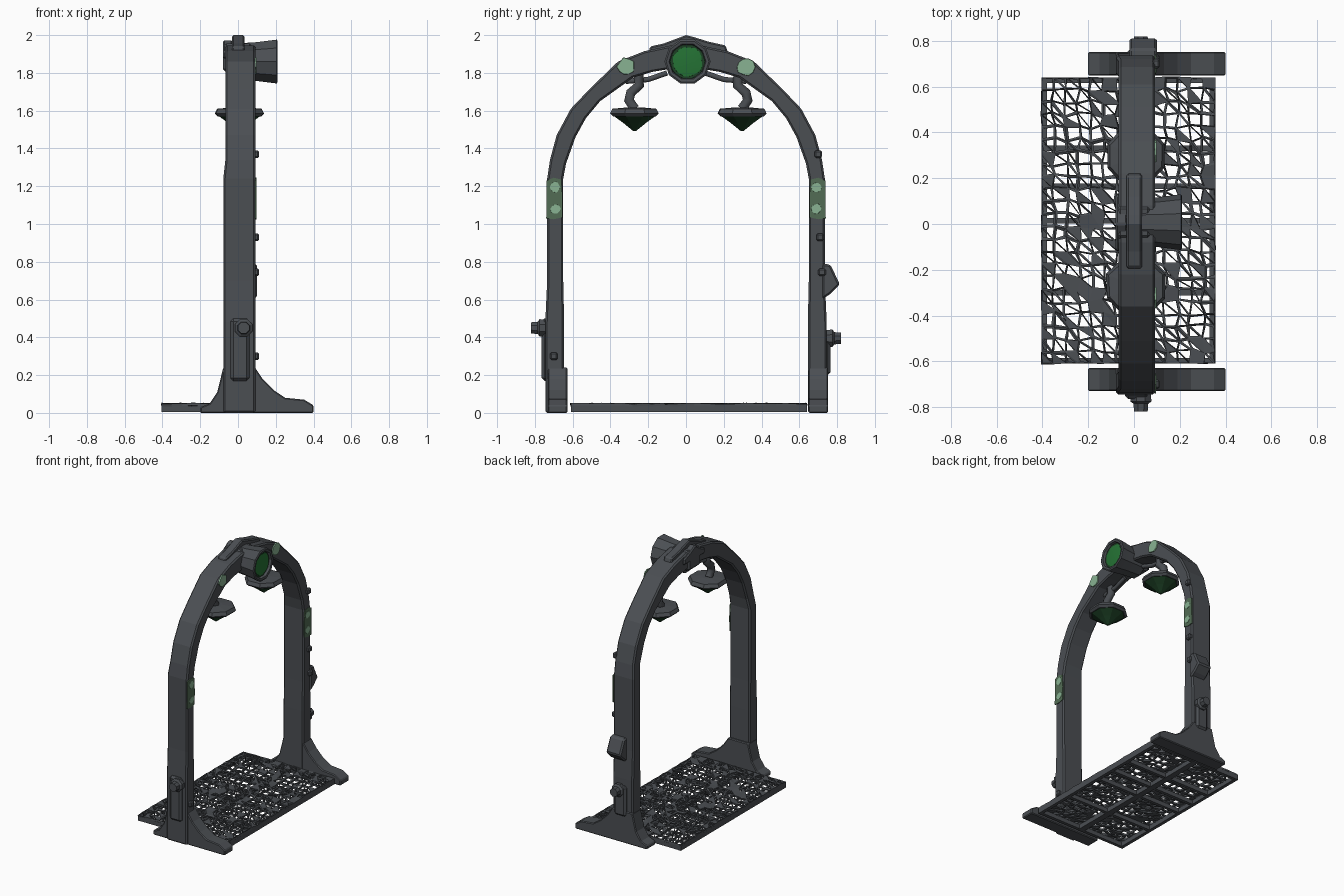
import bpy, bmesh, math, random
from mathutils import Vector, Matrix

random.seed(4)
if "Cube" in bpy.data.objects:
    bpy.data.objects.remove(bpy.data.objects["Cube"])


def material(name, rgb):
    m = bpy.data.materials.new(name)
    m.use_nodes = True
    m.diffuse_color = (*rgb, 1)
    bsdf = m.node_tree.nodes["Principled BSDF"]
    bsdf.inputs["Base Color"].default_value = (*rgb, 1)
    bsdf.inputs["Roughness"].default_value = 0.8
    return m


METAL = material("dark grey metal", (0.07, 0.077, 0.086))
LENS = material("lens green", (0.018, 0.17, 0.035))
DEEP = material("deep green", (0.012, 0.05, 0.018))
MOSS = material("dull green", (0.085, 0.15, 0.09))
PALE = material("pale green", (0.25, 0.45, 0.29))


def finish(name, bm, mat, bevel=0.0, smooth=0):
    bmesh.ops.recalc_face_normals(bm, faces=bm.faces)
    mesh = bpy.data.meshes.new(name)
    bm.to_mesh(mesh)
    bm.free()
    ob = bpy.data.objects.new(name, mesh)
    bpy.context.collection.objects.link(ob)
    mesh.materials.append(mat)
    if bevel:
        mod = ob.modifiers.new("edge", "BEVEL")
        mod.width, mod.segments, mod.angle_limit = bevel, 1, math.radians(50)
    if smooth:
        bpy.ops.object.select_all(action="DESELECT")
        ob.select_set(True)
        bpy.context.view_layer.objects.active = ob
        bpy.ops.object.shade_smooth_by_angle(angle=math.radians(smooth))
    return ob


def box(name, lo, hi, mat=METAL, bevel=0.0):
    bm = bmesh.new()
    bmesh.ops.create_cube(bm, size=1)
    for v in bm.verts:
        v.co = [l + (c + 0.5) * (h - l) for l, h, c in zip(lo, hi, v.co)]
    return finish(name, bm, mat, bevel)


def prism(name, points, axis, lo, hi, mat=METAL, bevel=0.0):
    """Extrude a 2D outline along the x axis (y, z points) or y axis (x, z points)."""
    place = (lambda p, d: (d, *p)) if axis == "x" else (lambda p, d: (p[0], d, p[1]))
    bm = bmesh.new()
    face = bm.faces.new([bm.verts.new(place(p, lo)) for p in points])
    out = bmesh.ops.extrude_face_region(bm, geom=[face])
    shift = Vector(place((0, 0), hi - lo))
    for v in out["geom"]:
        if isinstance(v, bmesh.types.BMVert):
            v.co += shift
    return finish(name, bm, mat, bevel)


def lathe(name, profile, sides, matrix, mat=METAL, smooth=0, jitter=0.0):
    """Rings of (radius, height) joined around local z."""
    bm = bmesh.new()
    wobble = [1 + random.uniform(-jitter, jitter) for _ in range(sides)]
    rings = []
    for r, h in profile:
        rings.append([bm.verts.new(matrix @ Vector((
            r * w * math.cos(math.tau * (i + 0.5) / sides),
            r * w * math.sin(math.tau * (i + 0.5) / sides), h)))
            for i, w in enumerate(wobble)])
    for a, b in zip(rings, rings[1:]):
        for i in range(sides):
            j = (i + 1) % sides
            bm.faces.new((a[i], a[j], b[j], b[i]))
    bm.faces.new(rings[0])
    bm.faces.new(rings[-1])
    return finish(name, bm, mat, smooth=smooth)


def tube(name, points, radius):
    curve = bpy.data.curves.new(name, "CURVE")
    curve.dimensions = "3D"
    curve.bevel_depth, curve.bevel_resolution = radius, 1
    curve.use_fill_caps = True
    spline = curve.splines.new("POLY")
    spline.points.add(len(points) - 1)
    for p, co in zip(spline.points, points):
        p.co = (*co, 1)
    ob = bpy.data.objects.new(name, curve)
    bpy.context.collection.objects.link(ob)
    curve.materials.append(METAL)


TO_X = Matrix.Rotation(math.pi / 2, 4, "Y")      # local z points to +x

# Arch: one band swept through matching outer and inner points
outer = [(0.745, 0), (0.745, 0.48), (0.735, 0.7), (0.735, 1.24), (0.72, 1.34), (0.685, 1.47),
         (0.61, 1.61), (0.51, 1.715), (0.36, 1.86), (0.22, 1.915), (0.08, 1.945)]
inner = [(0.645, 0), (0.645, 0.48), (0.65, 0.7), (0.65, 1.24), (0.635, 1.32), (0.585, 1.46),
         (0.53, 1.56), (0.455, 1.65), (0.28, 1.775), (0.18, 1.805), (0.06, 1.825)]
half = list(zip(outer, inner))
pairs = [((-o[0], o[1]), (-i[0], i[1])) for o, i in half] + half[::-1]
bm = bmesh.new()
rings = []
for o, i in pairs:
    back = -0.078 if o[1] < 1.3 else -0.067
    rings.append([bm.verts.new((x, *p)) for x, p in
                  ((back, o), (0.092, o), (0.092, i), (back, i))])
for a, b in zip(rings, rings[1:]):
    for k in range(4):
        bm.faces.new((a[k], a[(k + 1) % 4], b[(k + 1) % 4], b[k]))
bm.faces.new(rings[0])
bm.faces.new(rings[-1])
finish("arch", bm, METAL, bevel=0.01)

# Flared feet
foot = [(-0.2, 0), (-0.2, 0.03), (-0.15, 0.05), (-0.11, 0.11), (-0.078, 0.24), (0.09, 0.24),
        (0.13, 0.18), (0.19, 0.12), (0.25, 0.08), (0.35, 0.07), (0.4, 0.04), (0.4, 0)]
for side, lo, hi in (("front", -0.73, -0.628), ("rear", 0.648, 0.752)):
    prism(side + "_foot", foot, "y", lo, hi, bevel=0.006)

# Platform frame and supporting beams
X0, X1, Y0, Y1 = -0.405, 0.355, -0.61, 0.64
for name, a, b in (("left", X1 - 0.025, X1), ("right", X0, X0 + 0.025), ("middle", -0.045, 0.0)):
    box(name + "_platform_rail", (a, Y0, 0.004), (b, Y1, 0.04))
for n, y in enumerate((Y0 + 0.012, -0.3, 0.015, 0.165, 0.33, Y1 - 0.012)):
    box(f"platform_beam_{n}", (X0, y - 0.012, 0.005), (X1, y + 0.012, 0.037))

# Perforated tread: jittered grid, triangulated, with the middle of most faces cut away
bm = bmesh.new()
bmesh.ops.create_grid(bm, x_segments=14, y_segments=23, size=0.5)
for v in bm.verts:
    edge = v.is_boundary
    v.co = ((X0 + X1) / 2 + v.co.x * (X1 - X0), (Y0 + Y1) / 2 + v.co.y * (Y1 - Y0), 0.036)
    if not edge:
        v.co += Vector([random.uniform(-0.011, 0.011) for _ in range(2)] + [0])
split = [f for f in bm.faces if random.random() < 0.75]
bmesh.ops.triangulate(bm, faces=split, quad_method="ALTERNATE")
cells = [f for f in bm.faces if random.random() < 0.8]
bmesh.ops.inset_individual(bm, faces=cells, thickness=0.0075)
bmesh.ops.delete(bm, geom=cells, context="FACES")
for v in bm.verts:
    v.co.z += random.uniform(-0.004, 0.004)
tread = finish("platform_tread", bm, METAL)
mod = tread.modifiers.new("thickness", "SOLIDIFY")
mod.thickness, mod.offset = 0.014, -1

# Beacon housing, hollow at its +x end, with the lens inside
centre = Matrix.Translation((0, 0.008, 1.86)) @ TO_X
lathe("beacon_housing", [(0.1, -0.02), (0.108, 0.1), (0.122, 0.205), (0.113, 0.21), (0.098, 0.207),
                         (0.092, 0.185)], 10, centre, smooth=30)
lathe("lens_rim", [(0.095, 0.18), (0.092, 0.19)], 14, centre, DEEP)
lathe("lens", [(0.08, 0.185), (0.079, 0.192), (0.04, 0.196)], 18, centre, LENS, 30, 0.06)

# Crown at the top of the arch
box("hub_block", (-0.08, -0.07, 1.8), (0.08, 0.085, 1.955), bevel=0.02)
crown = [(-0.2, 1.9), (-0.19, 1.94), (-0.12, 1.955), (-0.04, 1.985), (0, 2.0), (0.04, 1.99),
         (0.12, 1.965), (0.21, 1.945), (0.225, 1.9)]
prism("crown_fin", crown, "x", -0.032, 0.035, bevel=0.008)
prism("crown_side_plate", [(p[0] * 0.6, p[1] - 0.025) for p in crown], "x", -0.08, -0.03, bevel=0.008)

# Hanging lamps with bent stems and braces
for side, s, y in (("front", -1, -0.272), ("rear", 1, 0.297)):
    at = Matrix.Translation((0.008, y, 0))
    lathe(side + "_lamp_shade", [(0.045, 1.617), (0.125, 1.61), (0.138, 1.585), (0.122, 1.57)],
          8, at, jitter=0.03)
    lathe(side + "_lamp_glow", [(0.12, 1.572), (0.065, 1.535), (0.008, 1.492)], 8, at, DEEP)
    tube(side + "_lamp_stem", [(0, y, 1.61), (0, y + s * 0.03, 1.655), (0, y + s * 0.02, 1.695),
                               (0, y - s * 0.025, 1.735), (0, y - s * 0.02, 1.8)], 0.03)
    tube(side + "_lamp_brace", [(0, s * 0.1, 1.8), (0, s * 0.2, 1.765), (0, s * 0.32, 1.755)], 0.016)

# Painted signal patches on the +x face
for side, s in (("front", -1), ("rear", 1)):
    patch = [(0.655, 1.035), (0.7, 1.025), (0.74, 1.03), (0.738, 1.13), (0.738, 1.23),
             (0.70, 1.245), (0.66, 1.235), (0.653, 1.14)]
    prism(side + "_leg_patch", [(s * y, z) for y, z in patch], "x", 0.09, 0.097, MOSS)
    spots = (("upper_leg", 0.692, 1.195, 0.028), ("lower_leg", 0.69, 1.08, 0.028),
             ("arch", 0.315, 1.832, 0.047))
    for name, y, z, r in spots:
        lathe(f"{side}_{name}_spot", [(r, 0.09), (r * 0.95, 0.0985)], 10,
              Matrix.Translation((0, s * y, z)) @ TO_X, PALE, jitter=0.15)

# Knobs, conduits and fittings on the outside of the legs
for side, s, z in (("front", -1, 0.45), ("rear", 1, 0.395)):
    turn = Matrix.Translation((0.03, 0, z)) @ Matrix.Rotation(-s * math.pi / 2, 4, "X")
    lathe(side + "_knob", [(0.045, 0.72), (0.05, 0.775), (0.035, 0.785), (0.032, 0.82)], 8, turn)
box("front_conduit", (-0.04, -0.765, 0.17), (0.06, -0.72, 0.5), bevel=0.015)
box("rear_conduit", (-0.03, 0.72, 0.2), (0.07, 0.765, 0.43), bevel=0.015)
prism("rear_leg_bracket", [(0.72, 0.6), (0.765, 0.63), (0.815, 0.68), (0.8, 0.71), (0.765, 0.785),
                           (0.72, 0.79)], "x", -0.02, 0.1, bevel=0.01)
for n, (y, z) in enumerate(((0.72, 0.745), (0.71, 0.93), (0.7, 1.37), (-0.7, 0.3))):
    box(f"leg_fitting_{n}", (0.08, y - 0.02, z - 0.02), (0.112, y + 0.02, z + 0.02), bevel=0.008)
